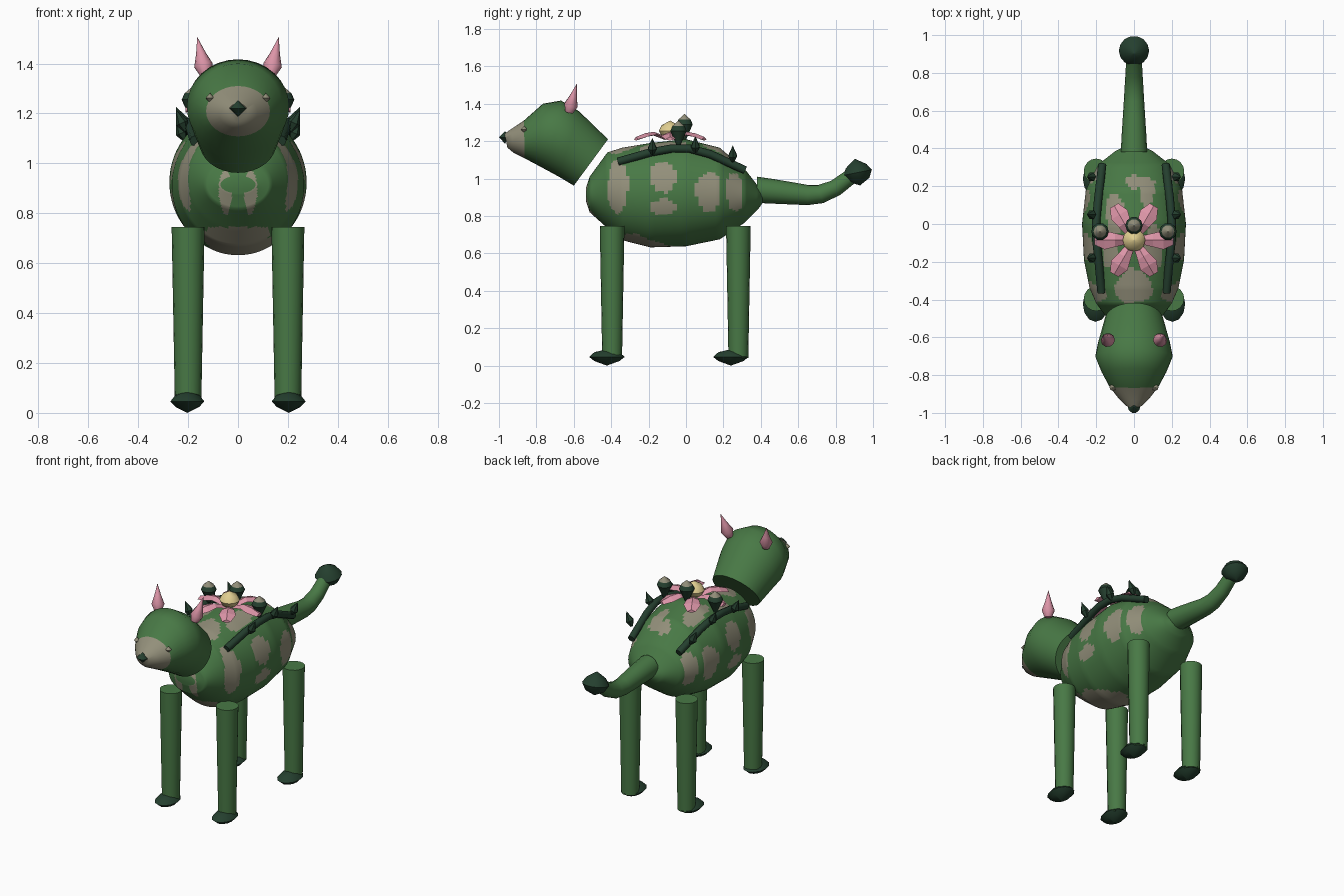
import bpy, bmesh, math
from mathutils import Vector

if "Cube" in bpy.data.objects:
    bpy.data.objects.remove(bpy.data.objects["Cube"])


def material(name, rgb):
    m = bpy.data.materials.new(name)
    m.diffuse_color = (*rgb, 1)
    m.use_nodes = True
    m.node_tree.nodes["Principled BSDF"].inputs["Base Color"].default_value = m.diffuse_color
    return m


GREEN = material("leaf green", (0.065, 0.19, 0.06))
DARK = material("dark green", (0.018, 0.05, 0.028))
TAN = material("grey tan", (0.29, 0.275, 0.195))
PINK = material("petal pink", (0.72, 0.30, 0.39))
YELLOW = material("pollen yellow", (0.75, 0.62, 0.28))


def finish(name, bm, mats, rule=None, angle=40):
    bmesh.ops.recalc_face_normals(bm, faces=bm.faces)
    if rule:
        for f in bm.faces:
            f.material_index = int(rule(f.calc_center_median()))
    me = bpy.data.meshes.new(name)
    bm.to_mesh(me)
    bm.free()
    for m in mats:
        me.materials.append(m)
    ob = bpy.data.objects.new(name, me)
    bpy.context.collection.objects.link(ob)
    bpy.ops.object.select_all(action='DESELECT')
    ob.select_set(True)
    bpy.context.view_layer.objects.active = ob
    if angle:
        bpy.ops.object.shade_smooth_by_angle(angle=math.radians(angle))
    return ob


def skin(name, rings, mats, rule=None, angle=40):
    """Bridge equal-length rings of points and cap both ends."""
    bm = bmesh.new()
    rows = [[bm.verts.new(p) for p in r] for r in rings]
    n = len(rows[0])
    for a, b in zip(rows, rows[1:]):
        for i in range(n):
            j = (i + 1) % n
            bm.faces.new((a[i], a[j], b[j], b[i]))
    bm.faces.new(rows[0])
    bm.faces.new(rows[-1])
    bmesh.ops.remove_doubles(bm, verts=bm.verts, dist=1e-5)
    return finish(name, bm, mats, rule, angle)


def loft(name, keys, mats, rule=None, seg=24, sub=1, angle=40):
    """keys: (top y, top z, bottom y, bottom z, half width)."""
    rows = []
    for a, b in zip(keys, keys[1:]):
        rows += [[p + (q - p) * k / sub for p, q in zip(a, b)] for k in range(sub)]
    rows.append(keys[-1])
    rings = []
    for ty, tz, by, bz, w in rows:
        ring = []
        for i in range(seg):
            t = 2 * math.pi * i / seg
            c = math.cos(t) / 2
            ring.append((w * math.sin(t), (ty + by) / 2 + (ty - by) * c,
                         (tz + bz) / 2 + (tz - bz) * c))
        rings.append(ring)
    return skin(name, rings, mats, rule, angle)


def lathe(name, loc, axis, profile, mats, seg=12, sx=1, sy=1, rule=None, angle=40):
    """Profile of (radius, height) turned about an axis through loc."""
    q = Vector((0, 0, 1)).rotation_difference(Vector(axis))
    rings = []
    for r, h in profile:
        r = max(r, 1e-4)
        rings.append([Vector(loc) + q @ Vector((sx * r * math.cos(2 * math.pi * i / seg),
                      sy * r * math.sin(2 * math.pi * i / seg), h)) for i in range(seg)])
    return skin(name, rings, mats, rule, angle)


# Body with painted patches
SIDE = [(-.365, .96, .055, .14), (-.12, 1.01, .07, .085), (-.12, .85, .065, .045),
        (.12, .93, .065, .11), (.26, .93, .045, .11)]
TOP = [(0, .28, .05, .09), (.07, .2, .04, .1), (-.1, .05, .05, .12),
       (0, -.33, .1, .09), (.1, -.13, .05, .12), (-.13, -.17, .04, .07)]


def inside(u, v, patches):
    return any(((u - a) / c) ** 2 + ((v - b) / d) ** 2 +
               .15 * math.sin(37 * u + 29 * v) < 1 for a, b, c, d in patches)


def patch(c):
    if c.z < .745:
        return inside(c.x, c.y, [(0, -.28, .14, .2)])
    if c.y < -.43:
        return inside(abs(c.x), c.z, [(.05, .88, .027, .085)])
    if c.z > 1.1:
        return inside(c.x, c.y, TOP)
    return inside(c.y, c.z, SIDE)


body = [(-.535, .88, .95, .07), (-.515, .82, 1.01, .13), (-.42, .735, 1.14, .2),
        (-.34, .67, 1.165, .235), (-.19, .632, 1.19, .265), (0, .638, 1.21, .275),
        (.18, .675, 1.165, .255), (.315, .765, 1.05, .19), (.385, .835, .96, .1),
        (.41, .87, .93, .05)]
loft("body", [(y, t, y, b, w) for y, b, t, w in body], [GREEN, TAN], patch, 96, 8)

# Head, cut flat at the neck, with tan muzzle
loft("head", [(-.417, 1.21, -.60, .962, .155), (-.572, 1.36, -.68, 1.01, .19),
              (-.668, 1.417, -.735, 1.04, .205), (-.765, 1.40, -.80, 1.075, .172),
              (-.867, 1.31, -.862, 1.108, .128), (-.93, 1.268, -.925, 1.14, .078),
              (-.97, 1.24, -.955, 1.165, .04)],
     [GREEN, TAN], lambda c: c.y < -.864, 32, angle=50)
lathe("nose", (0, -.968, 1.22), (0, 0, 1), [(0, -.033), (.033, 0), (0, .033)], [DARK], 10)

# Tail and its bud
tail = [(.38, .94, .07, 0), (.46, .932, .066, -5), (.555, .922, .06, -5),
        (.65, .912, .054, 0), (.72, .917, .05, 15), (.80, .95, .045, 33), (.9, 1.025, .04, 38)]
loft("tail", [(y - r * math.sin(math.radians(a)), z + r * math.cos(math.radians(a)),
               y + r * math.sin(math.radians(a)), z - r * math.cos(math.radians(a)), r)
              for y, z, r, a in tail], [GREEN], seg=16)
lathe("tail_bud", (0, .917, 1.032), (0, -.2, 1),
      [(0, -.07), (.058, -.04), (.08, 0), (.058, .035), (0, .075)], [DARK], 14)

for s, side in ((-1, "left"), (1, "right")):
    # Legs and feet
    for end, y, fy in (("front", -.395, -.423), ("back", .28, .24)):
        lathe(f"{end}_leg_{side}", (s * .2, y, 0), (0, 0, 1),
              [(.053, .04), (.066, .745)], [GREEN], 16)
        lathe(f"{end}_foot_{side}", (s * .203, fy, 0), (0, 0, 1),
              [(0, 0), (.7, .024), (1, .046), (.7, .072), (0, .087)], [DARK], 12, .068, .095)
    # Ears and eyes
    lathe(f"ear_{side}", (s * .13, -.625, 1.355), (s * .22, .27, 1),
          [(.022, 0), (.038, .04), (.02, .09), (0, .16)], [PINK], 10)
    lathe(f"eye_{side}", (s * .112, -.865, 1.262), (0, 0, 1),
          [(0, -.02), (.018, 0), (0, .02)], [TAN], 8)

    # Vine along the back
    cu = bpy.data.curves.new(f"vine_{side}", 'CURVE')
    cu.dimensions = '3D'
    cu.bevel_depth = .022
    cu.bevel_resolution = 2
    cu.use_fill_caps = True
    sp = cu.splines.new('POLY')
    pts = [(.172, -.363, 1.09), (.188, -.19, 1.14), (.2, -.08, 1.16), (.2, .02, 1.16),
           (.19, .13, 1.13), (.168, .315, 1.045)]
    sp.points.add(len(pts) - 1)
    for p, (x, y, z) in zip(sp.points, pts):
        p.co = (s * x, y, z, 1)
    cu.materials.append(DARK)
    bpy.context.collection.objects.link(bpy.data.objects.new(f"vine_{side}", cu))

    # Thorns
    for i, (y, z) in enumerate(((-.18, 1.14), (.05, 1.15), (.25, 1.1))):
        lathe(f"thorn_{side}_{i}", (s * .21, y, z - .01), (s * .45, 0, 1),
              [(.008, 0), (.026, .035), (0, .095)], [DARK], 6, angle=0)


# Flower buds
for i, (x, y, z) in enumerate(((-.18, -.04, 1.255), (.18, -.04, 1.255), (0, -.008, 1.29))):
    lathe(f"bud_{i}", (x, y, z), (0, 0, 1),
          [(.01, -.08), (.03, -.035), (.046, 0), (.034, .026), (0, .055)],
          [DARK, TAN], 10, rule=lambda c, z=z: c.z > z + .028)

# Flower: six bent petals and a domed centre
for k in range(6):
    a = math.radians(60 * k)
    out = Vector((math.cos(a), math.sin(a), 0))
    tan = Vector((-math.sin(a), math.cos(a), 0))
    base = Vector((0, -.085, 0))
    rings = []
    for r, w, z in ((.03, .02, 1.218), (.1, .036, 1.242), (.155, .05, 1.234), (.21, .025, 1.215)):
        rings.append([base + out * r + tan * w + Vector((0, 0, z - .006)),
                      base + out * r + Vector((0, 0, z + .008)),
                      base + out * r - tan * w + Vector((0, 0, z - .006)),
                      base + out * r + Vector((0, 0, z - .012))])
    skin(f"petal_{k}", rings, [PINK], angle=0)
lathe("flower_centre", (0, -.085, 1.25), (0, 0, 1),
      [(0, -.045), (.045, -.025), (.06, .005), (.045, .035), (0, .06)], [YELLOW], 12)
